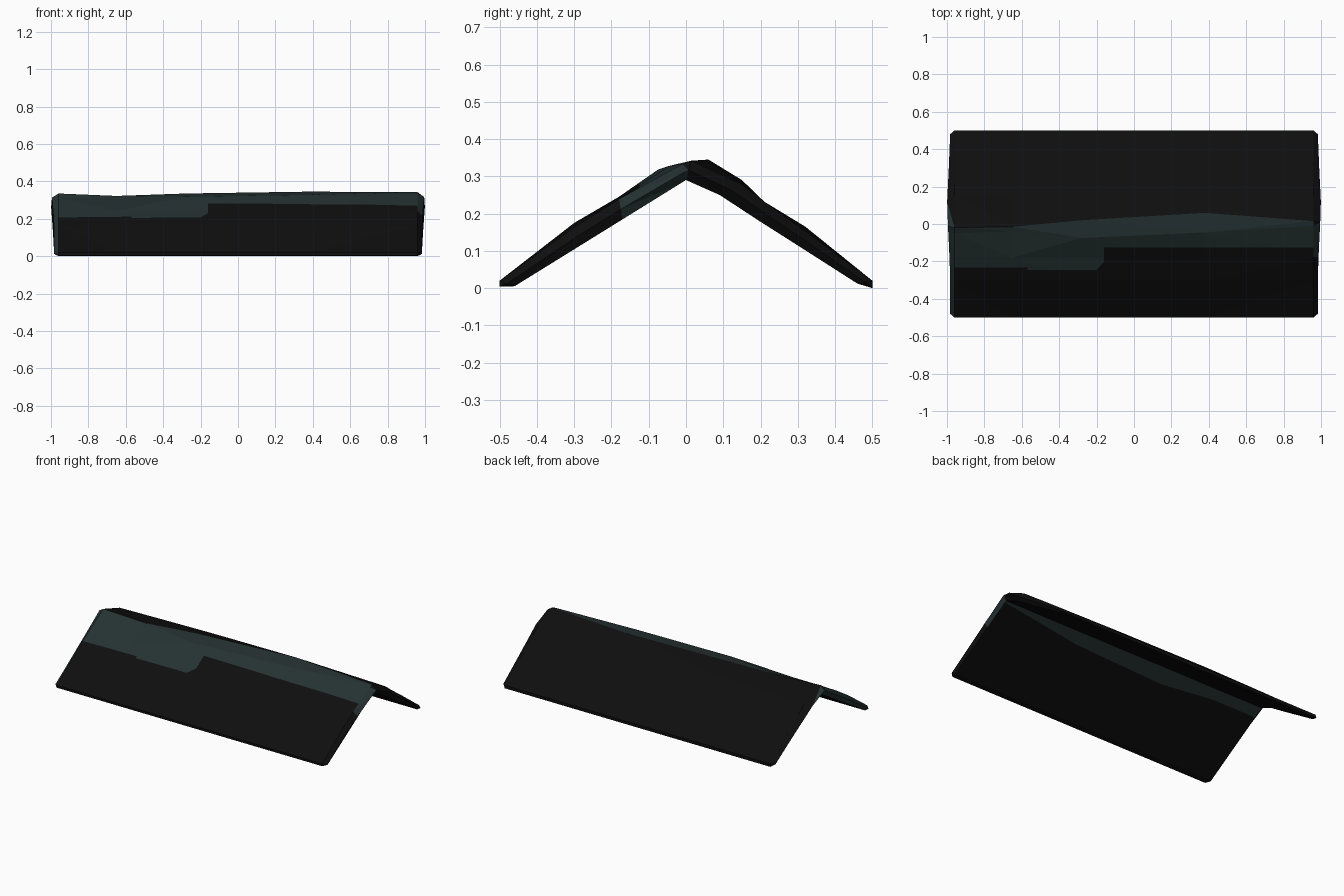
import bpy, bmesh
from mathutils import Vector

if "Cube" in bpy.data.objects:
    bpy.data.objects.remove(bpy.data.objects["Cube"])

def material(name, rgb):
    m = bpy.data.materials.new(name)
    m.diffuse_color = (*rgb, 1)
    m.use_nodes = True
    m.node_tree.nodes["Principled BSDF"].inputs["Base Color"].default_value = m.diffuse_color
    return m

black = material("black", (0.0045, 0.0045, 0.0045))
teal = material("dark_teal", (0.0185, 0.031, 0.031))

# Stations along the length: x, ridge (y, z), front shoulder (y, z), inner strip edge y, bulge
stations = [
    (-0.96, (-0.020, 0.335), (-0.050, 0.315), -0.06, 0.4),
    (-0.65, (-0.015, 0.322), (-0.040, 0.309), -0.06, 0.7),
    (-0.28, (0.020, 0.335), (-0.075, 0.318), -0.09, 1.0),
    (0.38, (0.060, 0.345), (-0.045, 0.328), -0.07, 0.8),
    (0.96, (0.015, 0.342), (-0.010, 0.333), -0.01, 0.4),
]

def outer_profile(ridge, shoulder, b):
    k = 0.02 * (1 - b)
    return [(-0.5, 0.02), (-0.3, 0.175 - k), (-0.18, 0.245 - k / 2), shoulder, ridge,
            (0.15, 0.29 - k), (0.21, 0.232), (0.32, 0.165 - k), (0.5, 0.02)]

def inner_profile(strip):
    front = [(y, 0.005 + (y + 0.46) / 0.46 * 0.285) for y in (-0.46, -0.29, -0.17, strip)]
    return front + [(0, 0.29), (0.09, 0.25), (0.2, 0.178), (0.31, 0.108), (0.46, 0.012)]

OUTER, INNER, LEFT, RIGHT = range(4)
bm = bmesh.new()
rings = []
for x, ridge, shoulder, strip, b in stations:
    row = lambda pts, px: [bm.verts.new((px, y, z)) for y, z in pts]
    end = abs(x) > 0.9
    xi = x * 1.012 if end else x
    o = row(outer_profile(ridge, shoulder, b), x)
    i = row(inner_profile(strip), xi)
    rims = row([(-0.5, 0.004), (0.5, 0.0)], x)
    rings.append((o, i, rims))

def face(vs, tag):
    f = bm.faces.new(vs)
    f.material_index = tag

# Outer skin, inner skin and long edges
for (o0, i0, r0), (o1, i1, r1) in zip(rings, rings[1:]):
    for k in range(8):
        face((o0[k], o1[k], o1[k + 1], o0[k + 1]), OUTER)
        face((i0[k], i0[k + 1], i1[k + 1], i1[k]), INNER)
    for e, k in ((0, 0), (1, 8)):
        face((o0[k], r0[e], r1[e], o1[k]), OUTER)
        face((r0[e], i0[k], i1[k], r1[e]), INNER)

# Rounded-out ends, swelling slightly below the ridge
for (o, i, r), side, tag in ((rings[0], -1, LEFT), (rings[-1], 1, RIGHT)):
    mid = []
    for k, (a, c) in enumerate(zip(o, i)):
        p = a.co.lerp(c.co, 0.5)
        p.x = side * (0.983 + 0.017 * max(0, 1 - abs(p.y - 0.1) / 0.35))
        mid.append(bm.verts.new(p))
    for k in range(8):
        face((o[k], o[k + 1], mid[k + 1], mid[k]), tag)
        face((mid[k], mid[k + 1], i[k + 1], i[k]), tag)
    for e, k in ((0, 0), (1, 8)):
        face((o[k], mid[k], r[e]), tag)
        face((r[e], mid[k], i[k]), tag)

bmesh.ops.recalc_face_normals(bm, faces=bm.faces)
bmesh.ops.triangulate(bm, faces=bm.faces)

# Cut the outline of the painted step into the front slope
cuts = [((0, -0.245), (0, 1)), ((0, -0.125), (0, 1)), ((-0.16, 0), (1, 0)),
        ((-0.2, -0.245), (1, -1)), ((-0.57, 0), (1, 0)), ((0, -0.232), (0, 1))]
for (px, py), (nx, ny) in cuts:
    fs = [f for f in bm.faces if f.material_index == OUTER]
    geom = list({g for f in fs for g in [*f.verts, *f.edges]}) + fs
    bmesh.ops.bisect_plane(bm, geom=geom, dist=1e-5, plane_co=Vector((px, py, 0)),
                           plane_no=Vector((nx, ny, 0)).normalized())

def ridge_y(x):
    for a, b in zip(stations, stations[1:]):
        if x <= b[0]:
            return a[1][0] + (b[1][0] - a[1][0]) * (x - a[0]) / (b[0] - a[0])
    return stations[-1][1][0]

def is_teal(f):
    c, tag = f.calc_center_median(), f.material_index
    if tag == OUTER:
        low = -0.125
        if c.x < -0.16 and c.x - c.y < 0.045:
            low = -0.232 if c.x < -0.57 else -0.245
        return low < c.y < ridge_y(c.x)
    if tag == INNER:
        return c.z > 0.235 and c.y < 0 and c.y > -0.07
    if tag == LEFT:
        return c.y < 0.06
    return -0.2 < c.y < 0

flags = [is_teal(f) for f in bm.faces]
for f, t in zip(bm.faces, flags):
    f.material_index = int(t)

mesh = bpy.data.meshes.new("roof_cover")
bm.to_mesh(mesh)
bm.free()
mesh.materials.append(black)
mesh.materials.append(teal)
roof = bpy.data.objects.new("roof_cover", mesh)
bpy.context.collection.objects.link(roof)
